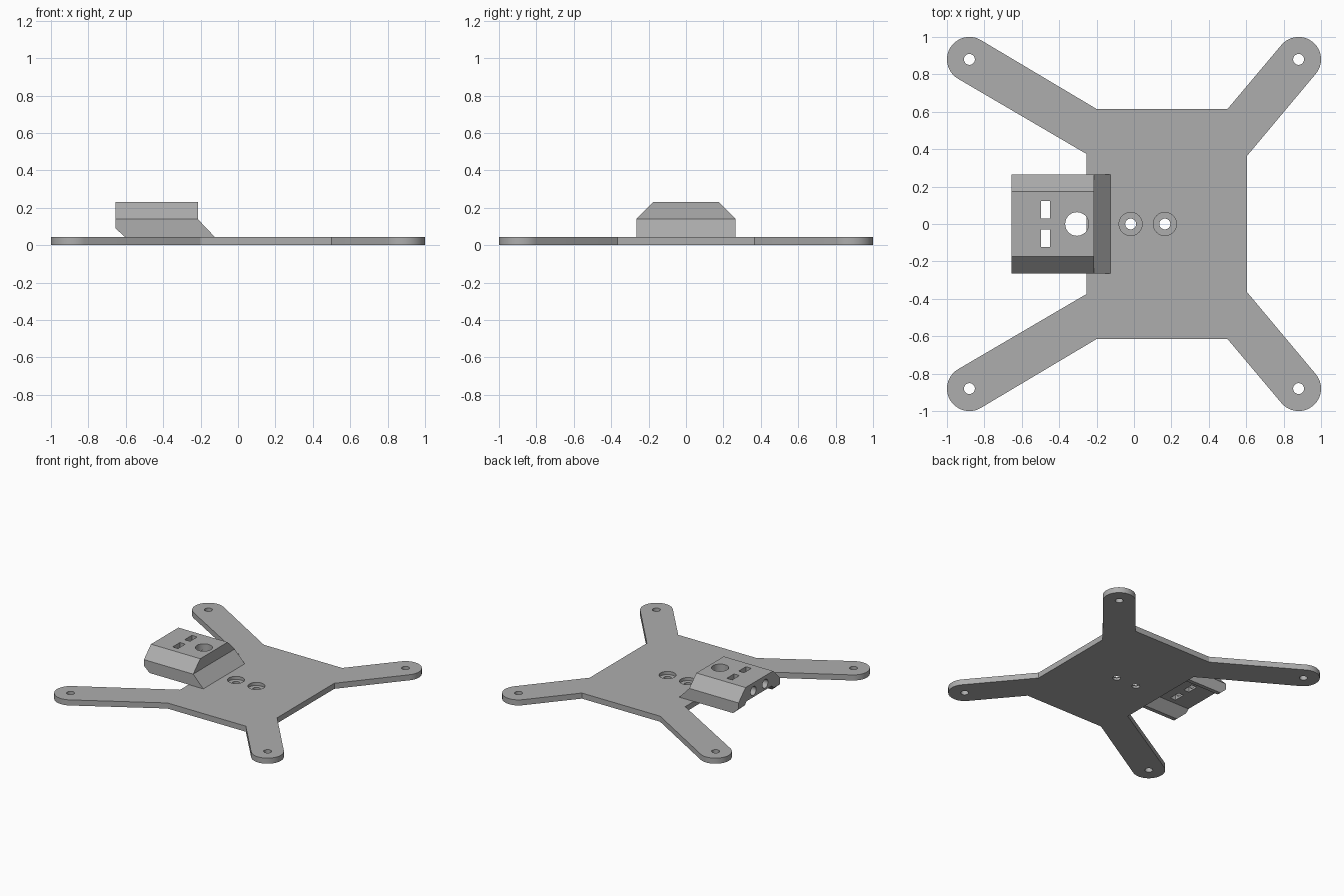
import bpy, bmesh, math

cube = bpy.data.objects.get("Cube")
if cube:
    bpy.data.objects.remove(cube, do_unlink=True)

grey = bpy.data.materials.new("matte_grey")
grey.use_nodes = True
tone = (0.42, 0.42, 0.42, 1)
grey.diffuse_color = tone
grey.node_tree.nodes["Principled BSDF"].inputs["Base Color"].default_value = tone


def arc(cx, cy, radius, start=0, sweep=360, steps=40):
    """Points along an arc; a full circle leaves out the repeated last point."""
    count = steps if sweep == 360 else steps + 1
    angles = [math.radians(start + sweep * i / steps) for i in range(count)]
    return [(cx + radius * math.cos(a), cy + radius * math.sin(a)) for a in angles]


def prism(name, outline, axis, low, high):
    """Extrude a flat outline along x, y or z."""
    place = {"x": lambda a, b, c: (c, a, b),
             "y": lambda a, b, c: (a, c, b),
             "z": lambda a, b, c: (a, b, c)}[axis]
    bm = bmesh.new()
    ends = [[bm.verts.new(place(a, b, h)) for a, b in outline] for h in (low, high)]
    for ring in ends:
        bm.faces.new(ring)
    n = len(outline)
    for i in range(n):
        j = (i + 1) % n
        bm.faces.new((ends[0][i], ends[0][j], ends[1][j], ends[1][i]))
    bmesh.ops.recalc_face_normals(bm, faces=bm.faces)
    mesh = bpy.data.meshes.new(name)
    bm.to_mesh(mesh)
    bm.free()
    mesh.materials.append(grey)
    obj = bpy.data.objects.new(name, mesh)
    bpy.context.collection.objects.link(obj)
    return obj


def combine(target, cutter, operation="DIFFERENCE"):
    """Apply a boolean and discard the cutter."""
    mod = target.modifiers.new("cut", "BOOLEAN")
    mod.operation = operation
    mod.solver = "EXACT"
    mod.object = cutter
    bpy.context.view_layer.objects.active = target
    bpy.ops.object.modifier_apply(modifier=mod.name)
    bpy.data.objects.remove(cutter, do_unlink=True)


def smooth(obj):
    bpy.ops.object.select_all(action="DESELECT")
    obj.select_set(True)
    bpy.context.view_layer.objects.active = obj
    bpy.ops.object.shade_smooth_by_angle(angle=math.radians(30))


# Plate with four rounded arms: back half outline, mirrored to the front
thick = 0.045
tip = 0.88
half = [(0.605, 0.365)]
half += arc(tip, tip, 0.12, -40, 180, 24)
half += [(0.5, 0.615), (-0.2, 0.615)]
half += arc(-tip, tip, 0.12, 59.5, 180, 24)
half += [(-0.255, 0.375)]
plate = prism("spider_plate", half + [(x, -y) for x, y in reversed(half)], "z", 0, thick)

# Screw holes at the arm tips
for x in (-tip, tip):
    for y in (-tip, tip):
        combine(plate, prism("tip_hole", arc(x, y, 0.029), "z", -0.1, 0.1))

# Counterbored holes in the middle
for x in (-0.018, 0.165):
    combine(plate, prism("bolt_hole", arc(x, 0, 0.029), "z", -0.1, 0.1))
    combine(plate, prism("counterbore", arc(x, 0, 0.062), "z", 0.02, 0.1))
smooth(plate)

# Cable clamp block: side profile trimmed by a bevelled end profile
side = [(-0.655, 0.23), (-0.215, 0.23), (-0.215, 0.14),
        (-0.125, thick), (-0.605, thick), (-0.655, 0.09)]
block = prism("cable_block", side, "y", -0.265, 0.265)
end = [(-0.265, 0), (0.265, 0), (0.265, 0.14), (0.175, 0.23),
       (0.175, 0.3), (-0.175, 0.3), (-0.175, 0.23), (-0.265, 0.14)]
combine(block, prism("end_profile", end, "x", -0.8, 0), "INTERSECT")

# Sloped channel under the overhang
channel = [(-0.26, 0.02), (0.26, 0.02), (0.16, 0.115), (-0.16, 0.115)]
combine(block, prism("channel", channel, "x", -0.8, -0.255))

# Vertical access hole
combine(block, prism("access_hole", arc(-0.305, 0, 0.063), "z", 0, 0.3))

# Tie slots and cable bores, one on each side
for s in (-1, 1):
    slot = [(x, s * y) for x, y in
            ((-0.498, 0.03), (-0.45, 0.03), (-0.45, 0.122), (-0.498, 0.122))]
    combine(block, prism("tie_slot", slot, "z", 0, 0.3))
    combine(block, prism("cable_bore", arc(s * 0.075, 0.165, 0.035), "x", -0.8, -0.35))
smooth(block)
